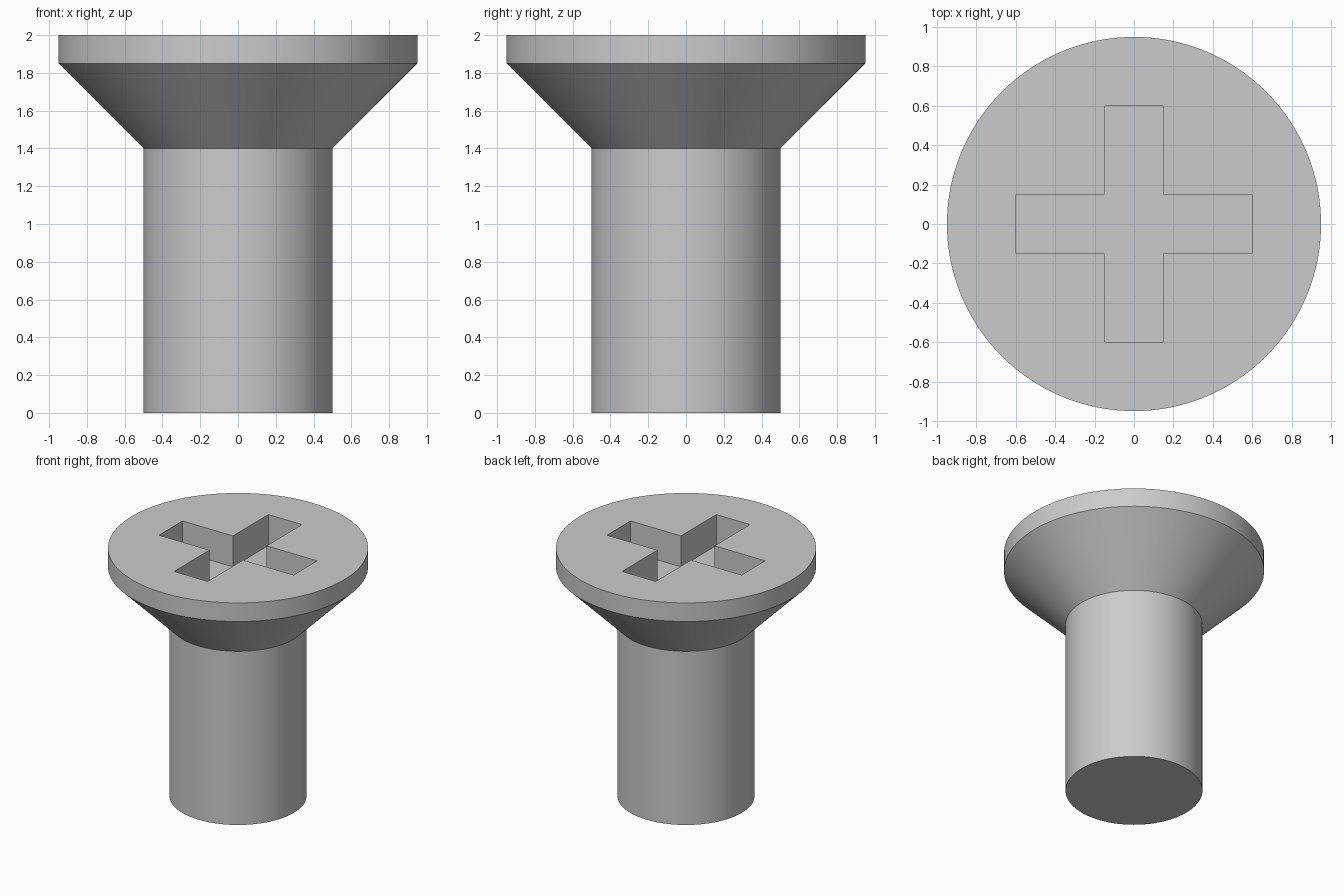
import bpy
import bmesh
from math import radians
from mathutils import Matrix, Vector

SEGMENTS = 128
TOP = 2.0
SLOT_DEPTH = 0.25

cube = bpy.data.objects.get("Cube")
if cube:
    bpy.data.objects.remove(cube, do_unlink=True)

steel = bpy.data.materials.new("plain_grey_steel")
steel.use_nodes = True
grey = (0.6, 0.6, 0.6, 1.0)
steel.diffuse_color = grey
steel.node_tree.nodes["Principled BSDF"].inputs["Base Color"].default_value = grey


def make_object(name, bm):
    bmesh.ops.recalc_face_normals(bm, faces=bm.faces)
    mesh = bpy.data.meshes.new(name)
    bm.to_mesh(mesh)
    bm.free()
    mesh.materials.append(steel)
    obj = bpy.data.objects.new(name, mesh)
    bpy.context.collection.objects.link(obj)
    return obj


def turned(name, profile):
    """Stack circular rings of (radius, height) and cap both ends."""
    bm = bmesh.new()
    rings = []
    for radius, height in profile:
        ring = bmesh.ops.create_circle(
            bm, segments=SEGMENTS, radius=radius,
            matrix=Matrix.Translation((0, 0, height)))["verts"]
        rings.append(ring)
    for low, high in zip(rings, rings[1:]):
        for i in range(SEGMENTS):
            j = (i + 1) % SEGMENTS
            bm.faces.new((low[i], low[j], high[j], high[i]))
    bm.faces.new(rings[0])
    bm.faces.new(rings[-1])
    return make_object(name, bm)


def cross_prism(name, reach, half, bottom, top):
    """Plus-shaped outline, one arm turned four times, then extruded."""
    bm = bmesh.new()
    arm = [Vector((reach, -half, bottom)), Vector((reach, half, bottom)),
           Vector((half, half, bottom))]
    outline = [bm.verts.new(Matrix.Rotation(radians(90 * k), 3, "Z") @ p)
               for k in range(4) for p in arm]
    face = bm.faces.new(outline)
    grown = bmesh.ops.extrude_face_region(bm, geom=[face])["geom"]
    verts = [v for v in grown if isinstance(v, bmesh.types.BMVert)]
    bmesh.ops.translate(bm, verts=verts, vec=(0, 0, top - bottom))
    return make_object(name, bm)


# Shank, flared neck and flat rim in one turned body
screw = turned("countersunk_screw",
               [(0.5, 0), (0.5, 1.4), (0.95, 1.85), (0.95, TOP)])

# Cross-shaped drive recess
cutter = cross_prism("recess_cutter", 0.6, 0.15, TOP - SLOT_DEPTH, TOP + 0.2)
cutter.hide_render = True
cut = screw.modifiers.new("drive_recess", "BOOLEAN")
cut.operation = "DIFFERENCE"
cut.solver = "EXACT"
cut.object = cutter

bpy.ops.object.select_all(action="DESELECT")
bpy.context.view_layer.objects.active = screw
screw.select_set(True)
bpy.ops.object.modifier_apply(modifier=cut.name)
bpy.data.objects.remove(cutter, do_unlink=True)

# Smooth round walls, crisp rims
bpy.ops.object.shade_smooth_by_angle(angle=radians(30))
